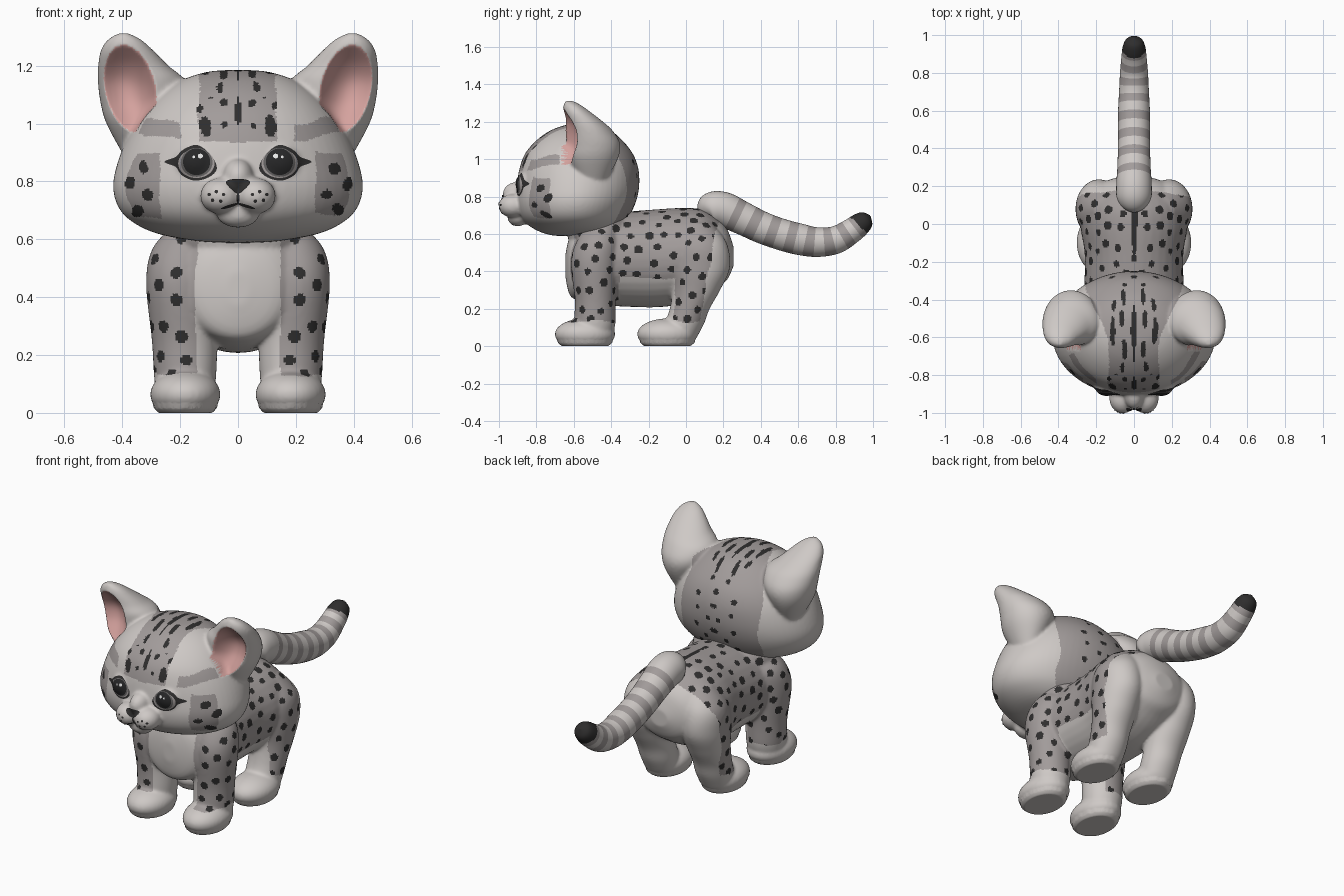
import bpy, bmesh, math, random
from mathutils import Vector, Matrix, noise, kdtree
from mathutils.bvhtree import BVHTree

if "Cube" in bpy.data.objects:
    bpy.data.objects.remove(bpy.data.objects["Cube"])

random.seed(4)
COLOURS = {"light_fur": (0.62, 0.585, 0.565), "grey_fur": (0.36, 0.33, 0.325), "dark_spots": (0.028, 0.027, 0.027),
           "ear_pink": (0.66, 0.36, 0.34), "iris_grey": (0.13, 0.125, 0.125), "pupil_black": (0.02, 0.02, 0.021),
           "glint_white": (0.9, 0.9, 0.9)}
MATS = []
for n, c in COLOURS.items():
    m = bpy.data.materials.new(n)
    m.diffuse_color = (*c, 1)
    m.use_nodes = True
    m.node_tree.nodes["Principled BSDF"].inputs["Base Color"].default_value = m.diffuse_color
    MATS.append(m)
LIGHT, GREY, DARK, PINK, IRIS, BLACK, WHITE = range(7)


def catmull(pts, n, closed=False):
    """Smoothly resample a list of tuples."""
    k, out = len(pts), []
    get = (lambda i: pts[i % k]) if closed else (lambda i: pts[max(0, min(k - 1, i))])
    for i in range(k if closed else k - 1):
        for j in range(n):
            t = j / n
            out.append(tuple(0.5 * (2 * b + (c - a) * t + (2 * a - 5 * b + 4 * c - d) * t * t
                                    + (3 * b - a - 3 * c + d) * t ** 3)
                             for a, b, c, d in zip(get(i - 1), get(i), get(i + 1), get(i + 2))))
    return out if closed else out + [pts[-1]]


def loft(bm, rows, v=None, n=6, seg=36):
    """Rows are (x, y, z, radius across x, radius along v); v follows the path if not given."""
    rows = catmull(rows, n)
    rings = []
    for i, (x, y, z, a, b) in enumerate(rows):
        p, q = rows[max(i - 1, 0)], rows[min(i + 1, len(rows) - 1)]
        w = Vector(v) if v else Vector((0, p[2] - q[2], q[1] - p[1])).normalized()
        rings.append([bm.verts.new(Vector((x, y, z)) + Vector((max(a, .003) * math.cos(t), 0, 0))
                                   + w * max(b, .003) * math.sin(t))
                      for t in (2 * math.pi * k / seg for k in range(seg))])
    for r, s in zip(rings, rings[1:]):
        for k in range(seg):
            bm.faces.new((r[k], r[(k + 1) % seg], s[(k + 1) % seg], s[k]))
    bm.faces.new(rings[0])
    bm.faces.new(rings[-1])


def ball(bm, c, r):
    bmesh.ops.create_uvsphere(bm, u_segments=32, v_segments=20, radius=1,
                              matrix=Matrix.LocRotScale(Vector(c), None, Vector(r)))


def finish(name, bm, voxel=None):
    """Make the object; with a voxel size, fuse its parts into one soft skin."""
    bmesh.ops.recalc_face_normals(bm, faces=bm.faces)
    me = bpy.data.meshes.new(name)
    bm.to_mesh(me)
    bm.free()
    o = bpy.data.objects.new(name, me)
    bpy.context.collection.objects.link(o)
    if voxel:
        r = o.modifiers.new("fuse", 'REMESH')
        r.mode, r.voxel_size = 'VOXEL', voxel
        s = o.modifiers.new("soften", 'SMOOTH')
        s.factor, s.iterations = 0.5, 10
        dg = bpy.context.evaluated_depsgraph_get()
        new = bpy.data.meshes.new_from_object(o.evaluated_get(dg))
        o.modifiers.clear()
        o.data = new
    o.data.materials.clear()
    for m in MATS:
        o.data.materials.append(m)
    o.data.polygons.foreach_set("use_smooth", [True] * len(o.data.polygons))
    return o


def paint(me, zone, spotted, gap, radius):
    """Colour faces by zone rule, then scatter mirrored dark spots where spotted() allows."""
    cand = []
    for f in me.polygons:
        p = f.center + noise.noise_vector(f.center * 9) * 0.018
        p.x = abs(f.center.x) + noise.noise(f.center * 9) * 0.012
        f.material_index = zone(p, f.normal)
        if f.material_index == GREY and spotted(p):
            cand.append(Vector((abs(f.center.x), f.center.y, f.center.z)))
    random.shuffle(cand)
    seeds = []
    for c in cand:
        if all((c - s).length_squared > gap * gap for s in seeds):
            seeds.append(c)
    kd = kdtree.KDTree(len(seeds))
    for i, s in enumerate(seeds):
        kd.insert(s, i)
    kd.balance()
    for f in me.polygons:
        c = f.center
        _, i, d = kd.find((abs(c.x), c.y, c.z))
        if f.material_index == GREY and d < radius * (0.85 + 0.3 * ((i * 7) % 10) / 10):
            f.material_index = DARK


# Body: torso, neck, legs and paws fused
bm = bmesh.new()
loft(bm, [(0, y, z, a, b) for y, z, a, b in (
    (-.645, .43, .04, .06), (-.62, .43, .15, .16), (-.56, .45, .22, .21), (-.45, .46, .265, .24),
    (-.3, .465, .262, .255), (-.15, .47, .262, .262), (-.02, .482, .282, .257), (.08, .497, .275, .235),
    (.16, .5, .228, .19), (.22, .49, .165, .135), (.255, .48, .06, .05))], v=(0, 0, 1))
ball(bm, (0, -.46, .62), (.25, .18, .14))
for s in (1, -1):
    loft(bm, [(s * x, y, z, a, b) for z, x, y, a, b in (
        (.05, .182, -.49, .095, .09), (.12, .183, -.487, .107, .11), (.25, .185, -.485, .113, .11),
        (.45, .2, -.49, .118, .125), (.57, .19, -.47, .105, .11), (.65, .16, -.46, .06, .06))], v=(0, 1, 0))
    loft(bm, [(s * x, y, z, a, b) for z, x, y, a, b in (
        (.05, .18, -.03, .095, .09), (.12, .18, -.008, .103, .105), (.2, .183, .02, .106, .107),
        (.3, .185, .055, .114, .128), (.42, .185, .077, .124, .158), (.55, .18, .08, .118, .138),
        (.66, .14, .07, .07, .07))], v=(0, 1, 0))
    for y in (-.54, -.1):
        ball(bm, (s * .182, y, .064), (.122, .162, .084))
body = finish("body", bm, 0.0085)
for v in body.data.vertices:
    v.co.z = max(v.co.z - 0.01, 0) if v.co.z < .03 else v.co.z


def body_zone(p, n):
    if p.x < .014 and n.z > .6 and -.2 < p.y < .06:
        return DARK                                     # spine stripe
    if p.z < .13 or (p.y < -.5 and p.x < .145 and p.z < .6):
        return LIGHT                                    # paws and chest
    if p.z < .36 and (-.36 < p.y < -.06 or p.x < .13):
        return LIGHT                                    # belly and inner legs
    if p.y > .08 + .2 * (p.z - .2):
        return LIGHT                                    # rump
    return GREY


paint(body.data, body_zone, lambda p: p.x > .04 and not (p.y < -.55 and p.x < .18), .07, .0205)

# Head: skull, muzzle and ears fused
bm = bmesh.new()
loft(bm, [(0, (f + b) / 2, z, x, (b - f) / 2) for z, x, f, b in (
    (.588, .06, -.66, -.5), (.595, .15, -.73, -.45), (.62, .28, -.80, -.38), (.66, .365, -.86, -.33),
    (.71, .413, -.895, -.295), (.78, .432, -.91, -.265), (.86, .418, -.905, -.25), (.95, .383, -.89, -.255),
    (1.03, .335, -.86, -.285), (1.1, .27, -.80, -.34), (1.15, .195, -.73, -.40), (1.178, .11, -.66, -.48),
    (1.185, .04, -.62, -.54))], v=(0, 1, 0), seg=64)
ball(bm, (0, -.9, .69), (.075, .055, .05))
ball(bm, (0, -.895, .815), (.055, .085, .065))
for s in (1, -1):
    ball(bm, (s * .059, -.925, .75), (.072, .078, .063))
    ball(bm, (s * .142, -.83, .865), (.08, .075, .075))
    loft(bm, [(s * x, y, z, a, b) for z, x, y, a, b in (
        (.88, .34, -.5, .05, .07), (1.0, .34, -.5, .115, .135), (1.08, .332, -.50, .145, .148),
        (1.15, .335, -.52, .15, .13), (1.2, .362, -.548, .122, .104), (1.25, .383, -.583, .093, .075),
        (1.288, .392, -.608, .061, .047), (1.312, .396, -.625, .02, .018))], v=(0, 1, 0))
head = finish("head", bm, 0.0082)


def ear_hollow(p):
    """Below 1 inside the rounded opening on the front of each ear."""
    dx = abs(p.x) - .372 - .16 * (p.z - 1.12)
    return (dx / .088) ** 2 + ((p.z - 1.12) / .152) ** 2 if -.668 < p.y < -.5 else 9


inner = {f.index for f in head.data.polygons if f.normal.y < -.15 and ear_hollow(f.center) < 1}
for i in {v for k in inner for v in head.data.polygons[k].vertices}:
    v = head.data.vertices[i]
    v.co.y += .09 * max(0, 1 - ear_hollow(v.co))

# Head markings: ellipses seen from the front (x, z) and from the top (x, y)
FRONT = [(0, 1.06, .015, .055), (.04, 1.125, .013, .018), (.112, .995, .02, .036), (.145, 1.12, .014, .015),
         (.052, 1.075, .012, .014), (.05, 1.0, .01, .012), (.095, 1.1, .013, .015),
         (.13, 1.055, .011, .012), (.33, .85, .018, .021), (.375, .79, .018, .024), (.31, .755, .02, .02),
         (.348, .7, .02, .02)]
TOP = [(0, -.58, .017, .15), (.055, -.66, .014, .05), (.06, -.5, .013, .05), (.11, -.57, .015, .075),
       (.05, -.385, .013, .045), (.105, -.43, .013, .03), (.06, -.76, .013, .03)]


def head_zone(p, n):
    if p.y < -.62 and n.z < .72 and any(((p.x - x) / a) ** 2 + ((p.z - z) / b) ** 2 < 1 for x, z, a, b in FRONT):
        return DARK
    if n.z > .5 and p.z > .95 and any(((p.x - x) / a) ** 2 + ((p.y - y) / b) ** 2 < 1 for x, y, a, b in TOP):
        return DARK
    if p.y < -.6:
        if p.z > .94 and p.x < .135:
            return GREY                                 # forehead
        if p.x > .2 and abs(p.z - .97 - .2 * (p.x - .2)) < .03 and p.y < -.68:
            return GREY                                 # brow band
        if p.x > .27 and .68 < p.z < .9 and p.y < -.73:
            return GREY                                 # cheek
        return LIGHT
    return GREY if p.x < .14 + .11 * min(1, (p.y + .6) / .25) and p.z > .62 else LIGHT


paint(head.data, head_zone, lambda p: p.y > -.32 and p.x < .13, .075, .016)
for k in inner:
    head.data.polygons[k].material_index = PINK

# Face details: thin plates laid on the head from the front
tree = BVHTree.FromPolygons([v.co for v in head.data.vertices], [tuple(f.vertices) for f in head.data.polygons])


def oval(x, z, a, b, tilt=0):
    return [(x + a * math.cos(t) * math.cos(tilt) - b * math.sin(t) * math.sin(tilt),
             z + a * math.cos(t) * math.sin(tilt) + b * math.sin(t) * math.cos(tilt))
            for t in (k * math.pi / 5 for k in range(10))]


def plates(name, outlines, mat, lift, mirror=True, steps=6):
    bm = bmesh.new()

    def drop(x, z):
        hit = tree.ray_cast(Vector((x, -2, z)), Vector((0, 1, 0)))[0]
        return bm.verts.new((x, (hit.y if hit else -.85) - lift, z))
    for pts in outlines:
        for s in ((1, -1) if mirror else (1,)):
            ring = [(s * x, z) for x, z in catmull(pts, 4, True)]
            cx, cz = (sum(q[i] for q in ring) / len(ring) for i in (0, 1))
            prev, n = [drop(cx, cz)] * len(ring), len(ring)
            for k in range(1, steps + 1):
                cur = [drop(cx + (x - cx) * k / steps, cz + (z - cz) * k / steps) for x, z in ring]
                for i in range(n):
                    j = (i + 1) % n
                    bm.faces.new((prev[i], cur[i], cur[j]) if k == 1 else (prev[i], cur[i], cur[j], prev[j]))
                prev = cur
    o = finish(name, bm)
    for f in o.data.polygons:
        f.material_index = mat
        if f.normal.y > 0:
            f.flip()


plates("eye_outlines", [[(.073, .845), (.093, .89), (.14, .926), (.19, .91), (.215, .885), (.255, .868),
                         (.215, .85), (.195, .822), (.15, .803), (.1, .815)]], DARK, .003)
plates("eye_whites", [oval(.144, .862, .063, .05)], GREY, .004)
plates("irises", [oval(.143, .866, .055, .05)], IRIS, .0055)
plates("pupils", [oval(.143, .868, .047, .046)], BLACK, .007)
plates("eye_glints", [oval(.13, .888, .009, .008), oval(.153, .885, .005, .005)], WHITE, .009, steps=2)
plates("nose", [[(-.042, .797), (-.02, .808), (.02, .808), (.042, .797), (.022, .772), (0, .758), (-.022, .772)]],
       DARK, .007, False)
plates("mouth", [oval(0, .742, .005, .022), oval(.028, .715, .033, .005, -.3), oval(-.028, .715, .033, .005, .3)],
       DARK, .004, False, 3)
plates("whisker_dots", [oval(x, z, .006, .006) for x, z in
                        ((.05, .755), (.075, .765), (.1, .755), (.06, .732), (.088, .735))], DARK, .004, True, 2)

# Tail: ringed tube with a dark tip
bm = bmesh.new()
PATH = [(.09, .7, .04), (.13, .73, .088), (.2, .73, .094), (.3, .685, .088), (.4, .637, .085), (.5, .6, .084),
        (.6, .573, .084), (.7, .556, .079), (.8, .568, .074), (.88, .613, .067), (.935, .655, .06),
        (.968, .683, .043), (.985, .697, .004)]
loft(bm, [(0, y, z, r, r) for y, z, r in PATH], n=8)
tail = finish("tail", bm)
for f in tail.data.polygons:
    u = (f.index // 36) / 8
    c = f.center
    f.material_index = DARK if c.y + c.z > 1.57 else GREY if u > 2.4 and .3 < u % 1 < .8 else LIGHT
